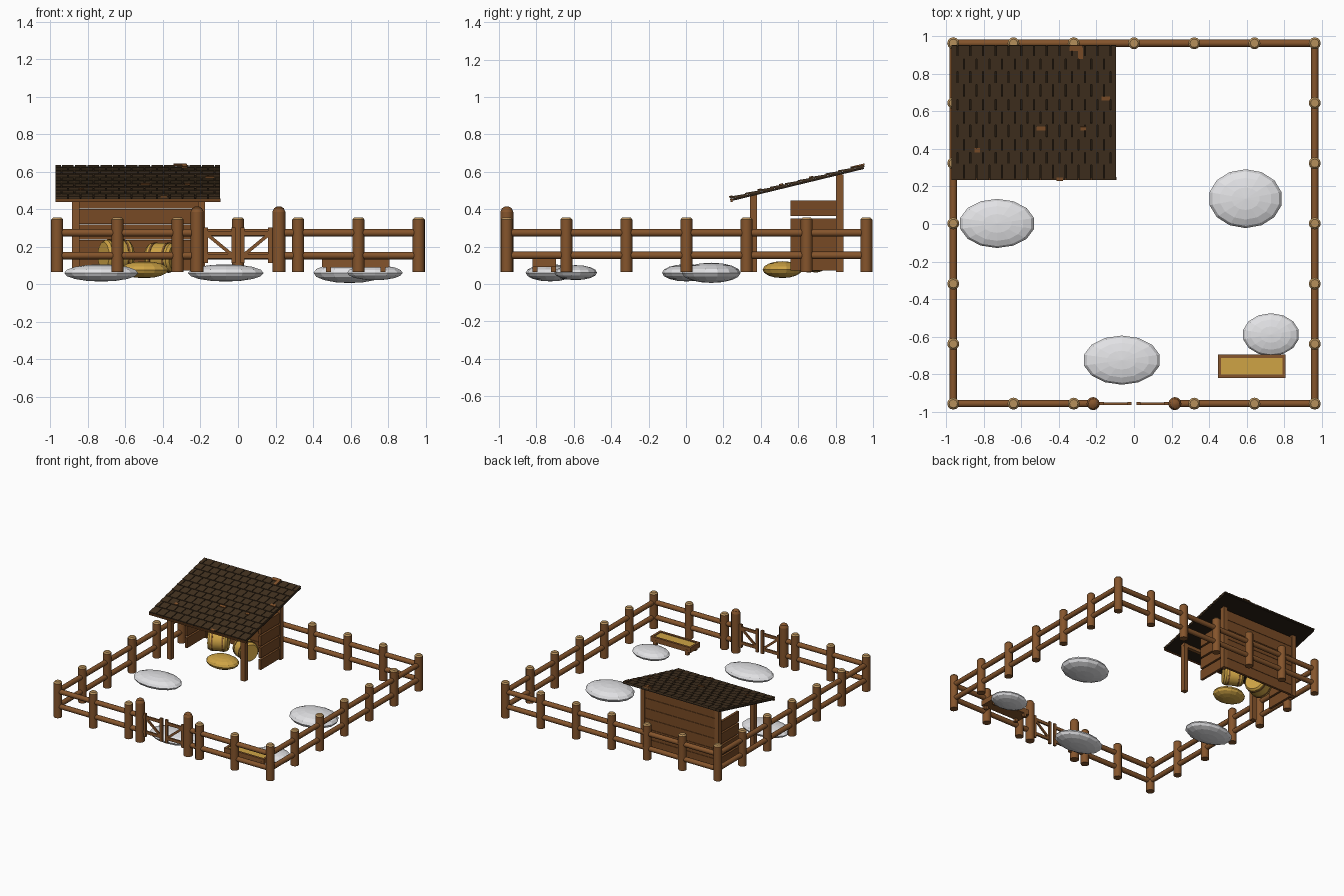
import bpy, bmesh, math
from mathutils import Matrix, Vector

if "Cube" in bpy.data.objects:
    bpy.data.objects.remove(bpy.data.objects["Cube"])

def mat(name, r, g, b):
    m = bpy.data.materials.new(name)
    m.diffuse_color = (r, g, b, 1)
    m.use_nodes = True
    m.node_tree.nodes["Principled BSDF"].inputs["Base Color"].default_value = m.diffuse_color
    return m

WOOD = mat("fence wood", 0.235, 0.09, 0.025)
PLANK = mat("plank wood", 0.185, 0.068, 0.018)
CUT = mat("cut wood", 0.47, 0.28, 0.105)
SHINGLE = mat("dark shingle", 0.054, 0.031, 0.014)
DECK = mat("roof underside", 0.02, 0.012, 0.006)
HAY = mat("hay", 0.62, 0.37, 0.06)
STRAP = mat("bale strap", 0.22, 0.10, 0.025)
SNOW = mat("snow", 0.76, 0.76, 0.78)

def part(name, material, bm, smooth=False):
    bmesh.ops.recalc_face_normals(bm, faces=bm.faces)
    me = bpy.data.meshes.new(name)
    bm.to_mesh(me)
    bm.free()
    me.materials.append(material)
    ob = bpy.data.objects.new(name, me)
    bpy.context.collection.objects.link(ob)
    if smooth:
        bpy.ops.object.select_all(action='DESELECT')
        ob.select_set(True)
        bpy.context.view_layer.objects.active = ob
        bpy.ops.object.shade_smooth_by_angle(angle=math.radians(40))
    return ob

def box(bm, c, s, base=Matrix()):
    m = base @ Matrix.Translation(c) @ Matrix.Diagonal((*s, 1))
    bmesh.ops.create_cube(bm, size=1, matrix=m)

def rod(bm, a, b, r1, r2=None, n=12):
    a, b = Vector(a), Vector(b)
    d = b - a
    m = Matrix.Translation((a + b) / 2) @ d.to_track_quat('Z', 'Y').to_matrix().to_4x4()
    bmesh.ops.create_cone(bm, cap_ends=True, segments=n, radius1=r1,
                          radius2=r1 if r2 is None else r2, depth=d.length, matrix=m)

def mound(name, material, c, s):
    bm = bmesh.new()
    bmesh.ops.create_uvsphere(bm, u_segments=14, v_segments=8, radius=1,
                              matrix=Matrix.Translation(c) @ Matrix.Diagonal((*s, 1)))
    part(name, material, bm)

# Fence posts with pale cut tops
E, F, B, G = 0.964, -0.958, 0.964, 0.064
STEPS = [-0.964 + i * 0.3213 for i in range(7)]
spots = [(x, B) for x in STEPS] + [(x, F) for x in STEPS if abs(x) > 0.1]
spots += [(sx, y + 0.003) for sx in (-E, E) for y in STEPS[1:-1]]
posts, caps = bmesh.new(), bmesh.new()
for x, y in spots:
    rod(posts, (x, y, G), (x, y, 0.345), 0.032)
    rod(caps, (x, y, 0.345), (x, y, 0.356), 0.032, 0.022)
part("fence_posts", WOOD, posts, True)
part("fence_post_tops", CUT, caps)

# Fence rails
bm = bmesh.new()
for z in (0.153, 0.274):
    rod(bm, (-E, B, z), (E, B, z), 0.02, n=10)
    for s in (-1, 1):
        rod(bm, (s * E, F, z), (s * E, B, z), 0.02, n=10)
        rod(bm, (s * E, F, z), (s * 0.22, F, z), 0.02, n=10)
part("fence_rails", WOOD, bm, True)

# Gate posts with domed tops
bm = bmesh.new()
for s in (-1, 1):
    x = s * 0.218
    rod(bm, (x, F, G), (x, F, 0.385), 0.035)
    rod(bm, (x, F, 0.385), (x, F, 0.405), 0.035, 0.026)
    rod(bm, (x, F, 0.405), (x, F, 0.415), 0.026, 0.01)
part("gate_posts", WOOD, bm, True)

# Two gate leaves: stiles, bars and a diagonal brace
for s, side in ((-1, "left"), (1, "right")):
    bm = bmesh.new()
    for x, w in ((0.024, 0.022), (0.172, 0.022)):
        box(bm, (s * x, F, 0.208), (w, 0.016, 0.19))
    for z in (0.15, 0.272):
        box(bm, (s * 0.1, F, z), (0.17, 0.013, 0.024))
    ang = math.atan2(0.122, 0.148)
    base = Matrix.Translation((s * 0.098, F, 0.211)) @ Matrix.Rotation(-s * ang, 4, 'Y')
    box(bm, (0, 0, 0), (0.19, 0.011, 0.018), base)
    part("gate_leaf_" + side, WOOD, bm)

# Shelter frame
XL, XR = -0.865, -0.195
bm = bmesh.new()
for x in (XL, XR):
    box(bm, (x, 0.36, 0.27), (0.038, 0.038, 0.412))
    box(bm, (x, 0.822, 0.325), (0.038, 0.04, 0.522))
box(bm, ((XL + XR) / 2, 0.36, 0.462), (0.71, 0.03, 0.026))
part("shelter_frame", WOOD, bm)

# Plank walls: full back wall, short side walls
bm = bmesh.new()
for i in range(6):
    box(bm, (-0.53, 0.825, 0.112 + i * 0.083), (0.70, 0.02, 0.0805))
part("shelter_back_wall", PLANK, bm)
bm = bmesh.new()
for x in (XL, XR):
    for i in range(4):
        box(bm, (x, 0.685, 0.115 + i * 0.097), (0.02, 0.25, 0.083))
part("shelter_side_walls", PLANK, bm)

# Sloped roof: deck, fascia and staggered shingles
TILT = math.atan(0.242)
RX0, RX1, LEN = -0.975, -0.092, 0.738
ROOF = Matrix.Translation((0, 0.24, 0.443)) @ Matrix.Rotation(TILT, 4, 'X')
RC, RW = (RX0 + RX1) / 2, RX1 - RX0
bm = bmesh.new()
box(bm, (RC, LEN / 2, 0.006), (RW - 0.008, LEN - 0.01, 0.012), ROOF)
part("roof_deck", DECK, bm)
bm = bmesh.new()
box(bm, (RC, 0.004, 0.003), (RW - 0.004, 0.012, 0.016), ROOF)
part("roof_fascia", PLANK, bm)
bm = bmesh.new()
ROWS, COLS = 10, 13
pitch, w = LEN / ROWS, RW / COLS
for r in range(ROWS):
    off = 0.5 * (r % 2)
    for c in range(COLS + r % 2):
        a = max(RX0, RX0 + (c - off) * w) + 0.003
        b = min(RX1, RX0 + (c + 1 - off) * w) - 0.003
        jog = 0.004 * ((r * 5 + c * 3) % 3)
        ln = pitch * (1.2 if r < ROWS - 1 else 1.0) - jog
        base = (ROOF @ Matrix.Translation((0, r * pitch + jog, 0.02))
                @ Matrix.Rotation(-0.07, 4, 'X'))
        box(bm, ((a + b) / 2, ln / 2, 0), (b - a, ln, 0.011), base)
part("roof_shingles", SHINGLE, bm)

# Bare wood patches on the roof
bm = bmesh.new()
for x, y, sx, sy in ((-0.31, 0.945, 0.07, 0.03), (-0.285, 0.915, 0.025, 0.06), (-0.15, 0.675, 0.045, 0.022),
                     (-0.495, 0.515, 0.05, 0.022), (-0.27, 0.515, 0.03, 0.02),
                     (-0.835, 0.4, 0.03, 0.022), (-0.395, 0.245, 0.035, 0.018)):
    box(bm, (x, (y - 0.24) / math.cos(TILT), 0.0245), (sx, sy, 0.008), ROOF)
part("roof_bare_patches", WOOD, bm)

# Round hay bales with straps
for i, (x, y, z, r, yaw) in enumerate(((-0.65, 0.68, 0.152, 0.085, 25), (-0.405, 0.675, 0.142, 0.078, -28)), 1):
    d = Vector((math.cos(math.radians(yaw)), math.sin(math.radians(yaw)), 0))
    c = Vector((x, y, z))
    bm = bmesh.new()
    rod(bm, c - d * 0.06, c + d * 0.06, r, n=16)
    for s in (-1, 1):
        rod(bm, c + d * s * 0.06, c + d * s * 0.075, r, r * 0.86, n=16)
    part(f"hay_bale_{i}", HAY, bm, True)
    bm = bmesh.new()
    for s in (-1, 1):
        rod(bm, c + d * (s * 0.04 - 0.006), c + d * (s * 0.04 + 0.006), r + 0.003, n=16)
    part(f"hay_bale_straps_{i}", STRAP, bm)
mound("loose_hay", HAY, (-0.5, 0.515, 0.077), (0.132, 0.105, 0.045))

# Feeding trough
TX, TY = 0.628, -0.758
bm = bmesh.new()
box(bm, (TX, TY, 0.097), (0.35, 0.11, 0.014))
for s in (-1, 1):
    box(bm, (TX, TY + s * 0.053, 0.112), (0.362, 0.018, 0.042))
    box(bm, (TX + s * 0.172, TY, 0.112), (0.018, 0.122, 0.042))
    for t in (-1, 1):
        box(bm, (TX + s * 0.145, TY + t * 0.05, 0.086), (0.026, 0.026, 0.044))
part("trough", WOOD, bm)
bm = bmesh.new()
box(bm, (TX, TY, 0.113), (0.328, 0.09, 0.026))
part("trough_hay", HAY, bm)

# Snow mounds
mound("snow_mound_left", SNOW, (-0.73, 0.003, 0.06), (0.202, 0.131, 0.046))
mound("snow_mound_gate", SNOW, (-0.065, -0.726, 0.06), (0.207, 0.131, 0.046))
mound("snow_mound_trough", SNOW, (0.73, -0.59, 0.061), (0.152, 0.114, 0.04))
mound("snow_mound_right", SNOW, (0.595, 0.135, 0.06), (0.197, 0.157, 0.054))
